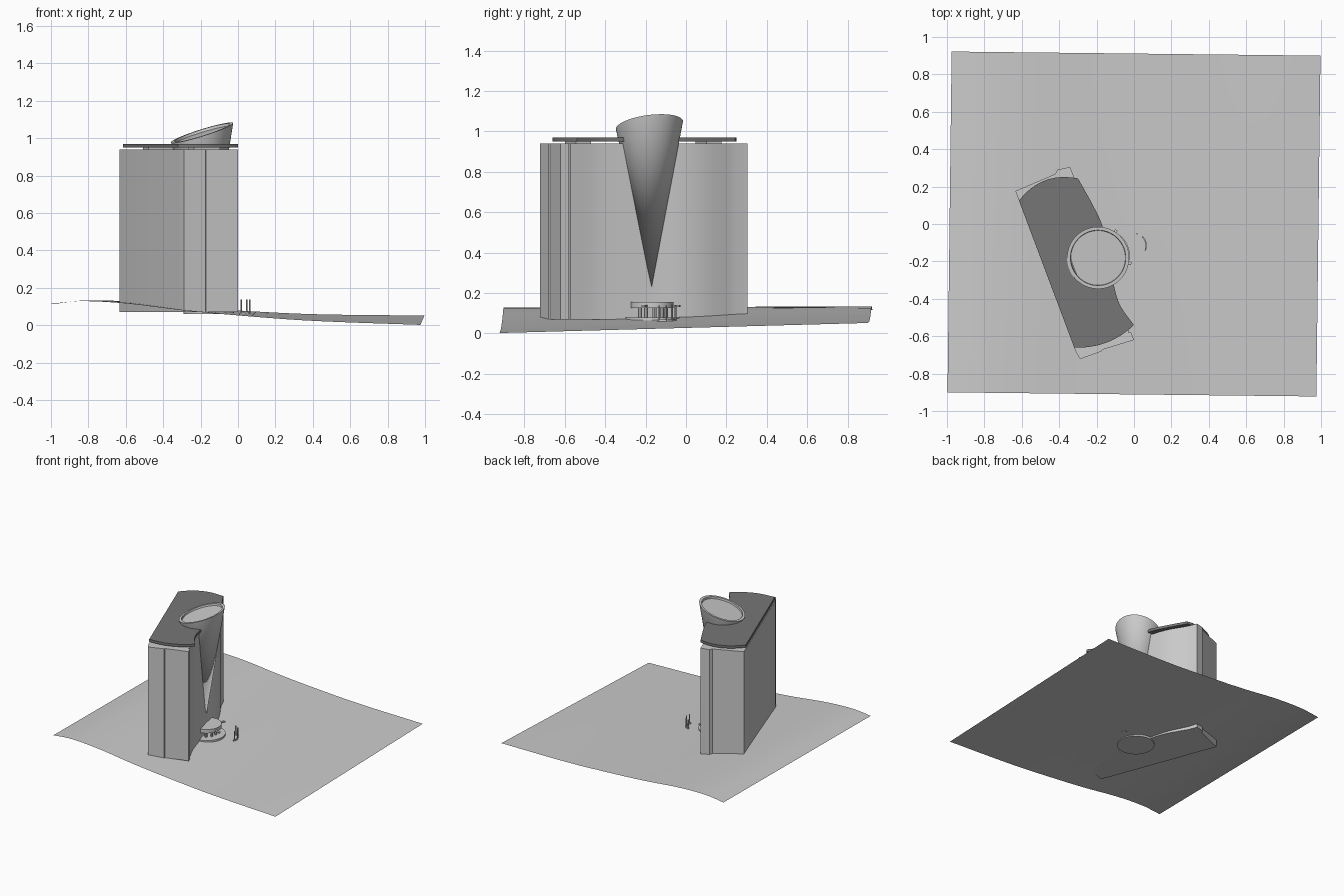
import bpy, bmesh, math
from mathutils import Vector

cube = bpy.data.objects.get("Cube")
if cube:
    bpy.data.objects.remove(cube)


def material(name, grey):
    m = bpy.data.materials.new(name)
    m.use_nodes = True
    m.diffuse_color = (grey, grey, grey, 1)
    m.node_tree.nodes["Principled BSDF"].inputs["Base Color"].default_value = (grey, grey, grey, 1)
    return m


STONE = material("light grey stone", 0.6)
SLATE = material("dark grey slate", 0.18)

# Footprint frame: n runs across the block, d along it
CORNER = Vector((-0.615, 0.125))
ACROSS = Vector((0.936, 0.352))
ALONG = Vector((0.352, -0.936))


def place(n, d):
    return CORNER + ACROSS * n + ALONG * d


def finish(name, bm, mat, angle=30):
    bmesh.ops.recalc_face_normals(bm, faces=bm.faces)
    mesh = bpy.data.meshes.new(name)
    bm.to_mesh(mesh)
    bm.free()
    mesh.materials.append(mat)
    ob = bpy.data.objects.new(name, mesh)
    bpy.context.collection.objects.link(ob)
    bpy.ops.object.select_all(action='DESELECT')
    ob.select_set(True)
    bpy.context.view_layer.objects.active = ob
    bpy.ops.object.shade_smooth_by_angle(angle=math.radians(angle))
    return ob


def prism(name, points, z0, z1, mat):
    bm = bmesh.new()
    face = bm.faces.new([bm.verts.new((p[0], p[1], z0)) for p in points])
    new = bmesh.ops.extrude_face_region(bm, geom=[face])["geom"]
    bmesh.ops.translate(bm, vec=(0, 0, z1 - z0), verts=[v for v in new if isinstance(v, bmesh.types.BMVert)])
    return finish(name, bm, mat)


def circle(centre, r, count=40):
    return [centre + r * Vector((math.cos(a), math.sin(a)))
            for a in (math.tau * i / count for i in range(count))]


def sample(table, t):
    # Smooth interpolation through a short list of knots
    for i, ((a, u), (b, v)) in enumerate(zip(table, table[1:])):
        if t <= b:
            before, after = table[max(i - 1, 0)], table[min(i + 2, len(table) - 1)]
            m0 = (v - before[1]) / (b - before[0]) * (b - a)
            m1 = (after[1] - u) / (after[0] - a) * (b - a)
            s = max(0, (t - a) / (b - a))
            return ((2*s**3 - 3*s*s + 1) * u + (s**3 - 2*s*s + s) * m0
                    + (3*s*s - 2*s**3) * v + (s**3 - s*s) * m1)
    return table[-1][1]


# Ground: thin rolling sheet
HILL = [(-1, .115), (-.85, .131), (-.6, .122), (-.3, .09), (0, .066), (.4, .042), (1, .027)]
bm = bmesh.new()
bmesh.ops.create_grid(bm, x_segments=28, y_segments=20, size=1)
for v in bm.verts:
    x, y = v.co.x, v.co.y
    v.co = (x * 0.986 + y * 0.011, y * 0.911 - x * 0.011,
            sample(HILL, x) + 0.0135 * y * (x + 1) * 0.92)
if sum(f.normal.z for f in bm.faces) < 0:
    bmesh.ops.reverse_faces(bm, faces=bm.faces)
finish("ground_sheet", bm, STONE)

# Block: flat back, stepped ends and a wavy front
WAVE = [(0, .32), (.16, .347), (.28, .345), (.43, .318), (.58, .303), (.72, .295), (.86, .305)]
outline = [(.30, .865), (.313, .87), (.313, .914), (.135, .903), (.13, .91), (.007, .908), (0, .86),
           (0, -.055), (.231, -.065), (.25, -.082), (.319, -.072)]
wave = [(sample(WAVE, .86 * i / 30), .86 * i / 30) for i in range(31)]
prism("main_block", [place(*p) for p in outline + wave], 0.07, 0.94, STONE)

# Roof: thin slab with bowed ends and a wavy front edge
EDGE = [(0, .337), (.16, .361), (.28, .37), (.43, .345), (.62, .313), (.72, .31), (.839, .341)]
rim = [(sample(EDGE, .839 * i / 30), .839 * i / 30) for i in range(31)]


def bow(i):
    return 0.052 * (1 - (2 * i / 12 - 1) ** 2)


far_end = [(.341 * (1 - i / 12), .839 + .7 * bow(i)) for i in range(1, 13)]
near_end = [(.337 * i / 12, -bow(i)) for i in range(12)]
prism("roof_slab", [place(*p) for p in rim + far_end + near_end], 0.95, 0.97, SLATE)

# Spacers holding the roof off the block
for name, d in (("near_roof_spacer", .08), ("far_roof_spacer", .77)):
    box = [(.1, d - .04), (.25, d - .04), (.25, d + .04), (.1, d + .04)]
    prism(name, [place(*p) for p in box], 0.935, 0.952, STONE)

# Funnel: inverted cone with a slanted, slightly sunken top
centre = Vector((-0.192, -0.181))
bm = bmesh.new()
apex = bm.verts.new((-0.158, -0.17, 0.23))


def slanted_ring(r, drop):
    return [bm.verts.new((p.x, p.y, 1.03 - drop + 0.33 * ACROSS.dot(p - centre)))
            for p in circle(centre, r, 56)]


rings = [slanted_ring(.166, 0), slanted_ring(.148, 0), slanted_ring(.146, .015)]
count = len(rings[0])
for i in range(count):
    j = (i + 1) % count
    bm.faces.new((apex, rings[0][j], rings[0][i]))
    for lower, upper in zip(rings, rings[1:]):
        bm.faces.new((lower[i], lower[j], upper[j], upper[i]))
bm.faces.new(rings[-1])
finish("funnel", bm, STONE)

# Basin at the funnel's foot: plinth, legs, tray and side arms
foot = place(.325, .435)
prism("plinth", circle(foot, .135), 0.06, 0.08, STONE)
prism("basin_tray", circle(foot, .107), 0.125, 0.155, STONE)
for i in range(5):
    a = math.radians(-60 + 35 * i)
    leg = foot + .07 * Vector((math.cos(a), math.sin(a)))
    prism("basin_leg", circle(leg, .01, 8), 0.078, 0.127, STONE)
for a in (65, -17):
    u = Vector((math.cos(math.radians(a)), math.sin(math.radians(a))))
    w = Vector((-u.y, u.x)) * .008
    prism("basin_arm", [foot + u * .09 - w, foot + u * .15 - w, foot + u * .15 + w, foot + u * .09 + w],
          0.13, 0.14, STONE)

# Small curved kerb with short posts beside the basin
kerb_centre = Vector((0.0, -0.115))
arc = [math.radians(75 - 100 * i / 10) for i in range(11)]
inner = [kerb_centre + .062 * Vector((math.cos(a), math.sin(a))) for a in arc]
outer = [kerb_centre + .068 * Vector((math.cos(a), math.sin(a))) for a in arc]
prism("curved_kerb", inner + outer[::-1], 0.06, 0.07, STONE)
for i in (0, 3, 6, 9):
    prism("kerb_post", circle((inner[i] + outer[i]) / 2, .004, 8), 0.06, 0.138, STONE)
